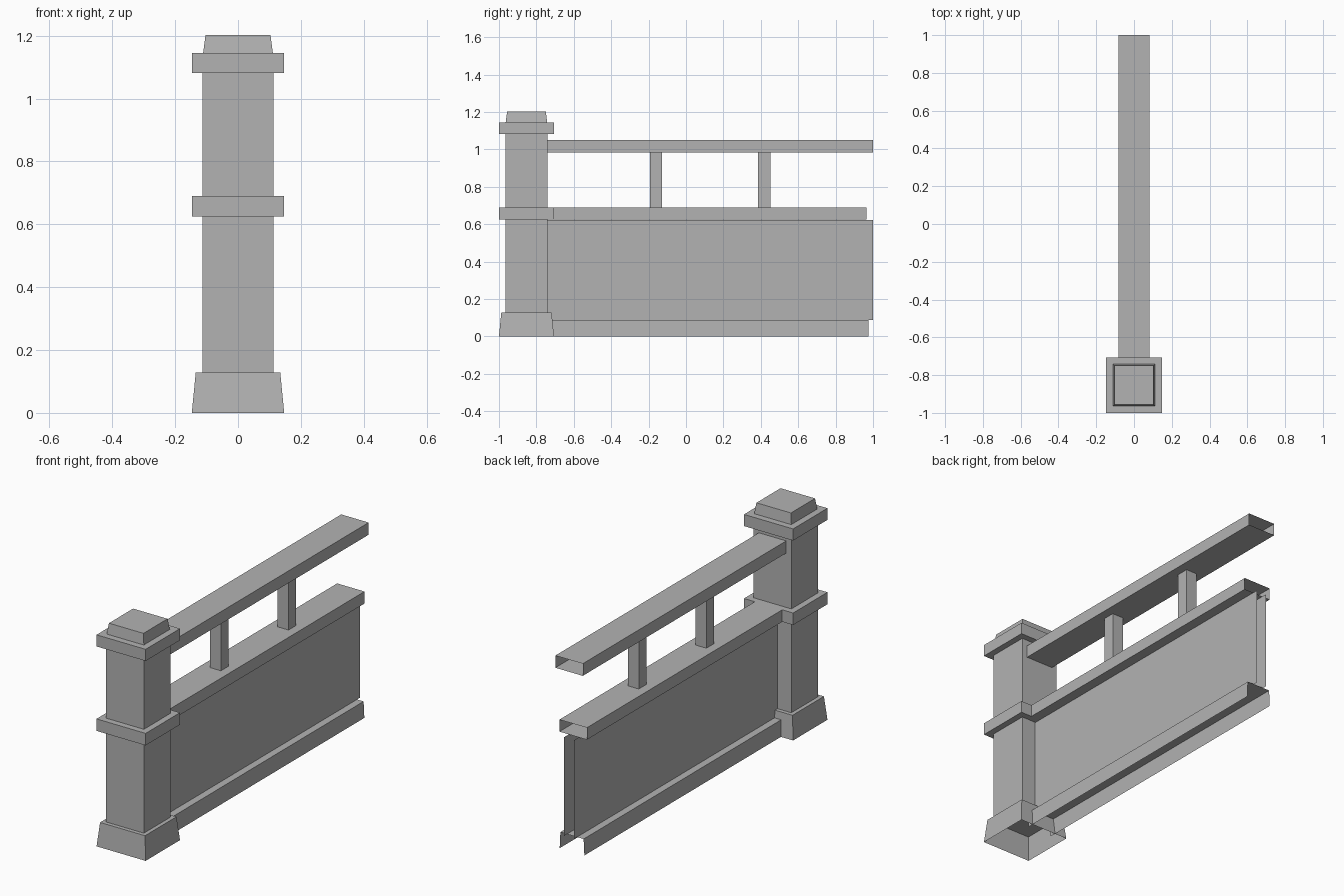
import bpy, bmesh
from mathutils import Vector

if "Cube" in bpy.data.objects:
    bpy.data.objects.remove(bpy.data.objects["Cube"])

stone = bpy.data.materials.new("dark_grey")
stone.diffuse_color = (0.45, 0.45, 0.45, 1)
stone.use_nodes = True
stone.node_tree.nodes["Principled BSDF"].inputs["Base Color"].default_value = stone.diffuse_color


def part(name, hx, y0, y1, z0, z1, top_x=1.0, top_y=1.0, open_sides=()):
    """Box with optional tapered top; listed outward directions are left open."""
    bm = bmesh.new()
    bmesh.ops.create_cube(bm, size=2)
    bm.normal_update()
    drop = [f for f in bm.faces
            if any(f.normal.dot(Vector(d)) > 0.9 for d in open_sides)]
    bmesh.ops.delete(bm, geom=drop, context='FACES')
    yc, hy = (y0 + y1) / 2, (y1 - y0) / 2
    for v in bm.verts:
        up = v.co.z > 0
        v.co.x *= hx * (top_x if up else 1)
        v.co.y = yc + v.co.y * hy * (top_y if up else 1)
        v.co.z = z1 if up else z0
    mesh = bpy.data.meshes.new(name)
    bm.to_mesh(mesh)
    bm.free()
    mesh.materials.append(stone)
    obj = bpy.data.objects.new(name, mesh)
    bpy.context.collection.objects.link(obj)
    return obj


UP, DOWN, FRONT, BACK = (0, 0, 1), (0, 0, -1), (0, -1, 0), (0, 1, 0)
POST_Y = -0.853


def post_part(name, half, z0, z1, taper=1.0, open_sides=()):
    return part(name, half, POST_Y - half, POST_Y + half, z0, z1,
                taper, taper, open_sides)


# Post: hollow tapered foot, shaft, two bands and a tapered cap
post_part("post_foot", 0.147, 0, 0.128, 0.915, (DOWN,))
post_part("post_shaft", 0.113, 0.128, 1.082, 1, (UP, DOWN))
post_part("post_middle_band", 0.147, 0.625, 0.69)
post_part("post_top_band", 0.147, 1.082, 1.145)
post_part("post_cap", 0.111, 1.145, 1.203, 0.93, (DOWN,))

# Low wall: plinth, panel and coping, left open at the ends
Y0 = POST_Y + 0.113
part("wall_plinth", 0.074, Y0, 0.975, 0, 0.088, 0.94, 1, (DOWN, FRONT, BACK))
part("wall_panel", 0.03, Y0, 1.0, 0.088, 0.622, 1, 1, (UP, DOWN, FRONT, BACK))
part("wall_coping", 0.082, Y0, 0.965, 0.625, 0.69, 1, 1, (FRONT, BACK))

# Handrail on two short balusters
part("handrail", 0.082, Y0, 1.0, 0.984, 1.05, 1, 1, (FRONT, BACK))
for i, y in enumerate((-0.16, 0.418)):
    part(f"baluster_{i + 1}", 0.033, y - 0.033, y + 0.033, 0.69, 0.984,
         1, 1, (UP, DOWN))
